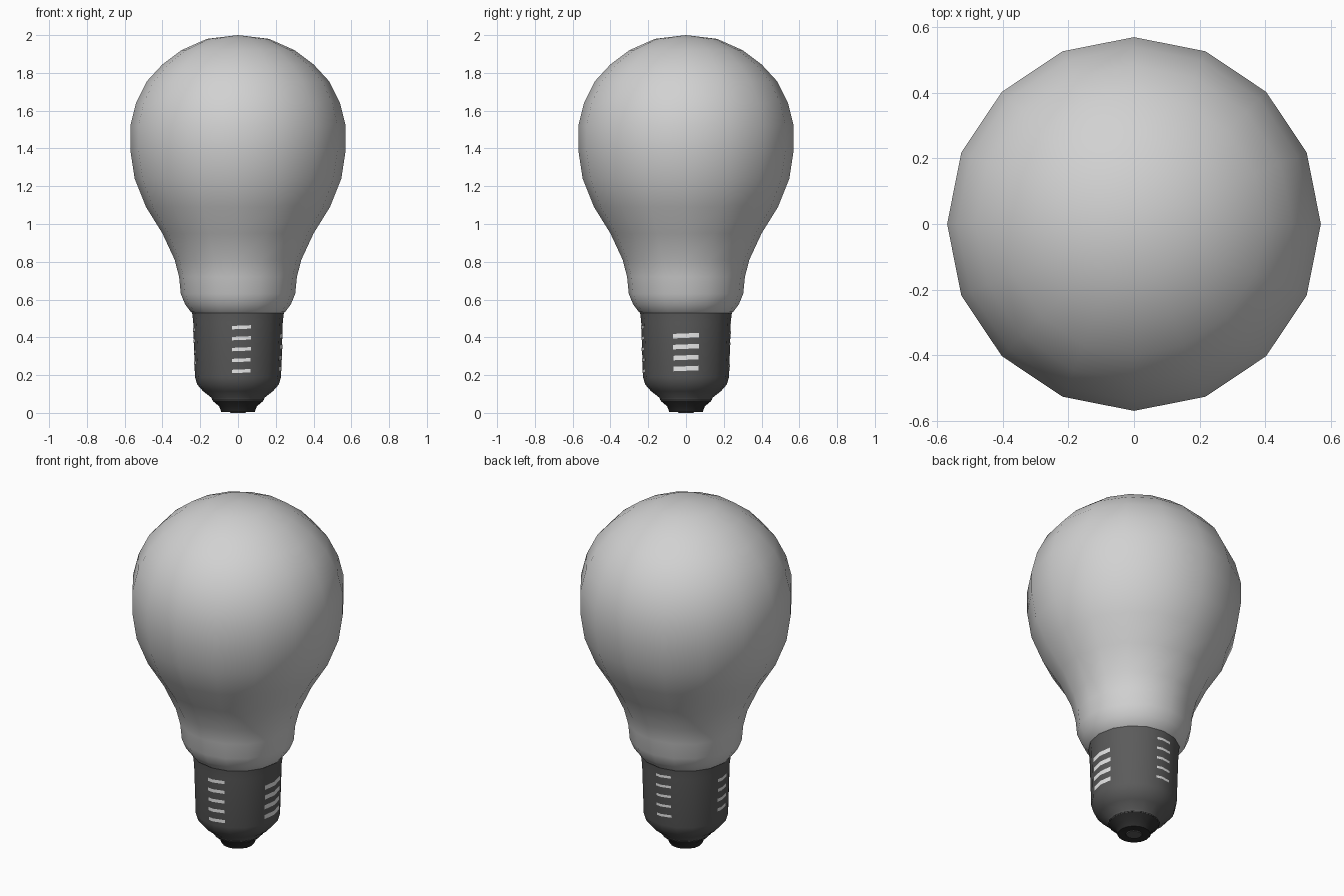
import bpy, bmesh, math

if "Cube" in bpy.data.objects:
    bpy.data.objects.remove(bpy.data.objects["Cube"])

SIDES = 16


def material(name, v):
    m = bpy.data.materials.new(name)
    m.diffuse_color = (v, v, v, 1)
    m.use_nodes = True
    m.node_tree.nodes["Principled BSDF"].inputs["Base Color"].default_value = m.diffuse_color
    return m


def finish(bm, name, mat, angle=40):
    me = bpy.data.meshes.new(name)
    bm.to_mesh(me)
    bm.free()
    ob = bpy.data.objects.new(name, me)
    bpy.context.collection.objects.link(ob)
    me.materials.append(mat)
    bpy.ops.object.select_all(action='DESELECT')
    ob.select_set(True)
    bpy.context.view_layer.objects.active = ob
    bpy.ops.object.shade_smooth_by_angle(angle=math.radians(angle))
    return ob


def lathe(name, profile, mat, angle=40):
    """Spin (radius, z) points round the z axis."""
    bm = bmesh.new()
    rings = [[bm.verts.new((r * math.cos(math.tau * i / SIDES),
                            r * math.sin(math.tau * i / SIDES), z))
              for i in range(SIDES)] for r, z in profile]
    for a, b in zip(rings, rings[1:]):
        for i in range(SIDES):
            j = (i + 1) % SIDES
            bm.faces.new((a[i], a[j], b[j], b[i]))
    bmesh.ops.remove_doubles(bm, verts=bm.verts, dist=1e-4)
    bmesh.ops.recalc_face_normals(bm, faces=bm.faces)
    return finish(bm, name, mat, angle)


glass = material("frosted white", 0.64)
metal = material("dark grey metal", 0.105)
black = material("black insulator", 0.025)
bright = material("bright thread", 0.88)

# Glass envelope
lathe("glass_bulb", [
    (0.235, 0.525), (0.25, 0.535), (0.28, 0.575), (0.303, 0.63), (0.312, 0.72),
    (0.335, 0.81), (0.40, 0.95), (0.487, 1.09), (0.547, 1.24), (0.57, 1.39),
    (0.57, 1.52), (0.54, 1.64), (0.483, 1.755), (0.40, 1.845), (0.30, 1.92),
    (0.165, 1.98), (0, 2.0)], glass, 60)

# Screw cap
lathe("screw_cap", [
    (0, 0.53), (0.243, 0.53), (0.237, 0.48), (0.228, 0.19), (0.216, 0.15),
    (0.185, 0.115), (0.14, 0.08), (0.135, 0.065), (0, 0.065)], metal)

# Insulator and the contact under it
lathe("insulator", [
    (0, 0.07), (0.138, 0.07), (0.13, 0.06), (0.10, 0.035), (0.088, 0.004),
    (0.045, 0.004), (0, 0.006)], black)
lathe("contact", [(0, 0.01), (0.045, 0.006), (0.04, 0.0), (0, 0.0)], metal)

# Thread: thin plates where the helix shows through the cap on four sides
PITCH = 0.058
bm = bmesh.new()
# quarter turn, number shown, start and end offsets (degrees), half height
for quarter, count, lo, hi, half in ((0, 4, -17, 17, 0.012), (1, 5, -8, 15, 0.007),
                                     (2, 4, -8, 12, 0.009), (3, 5, -8, 17, 0.009)):
    start = 0.235 + PITCH * (quarter / 4 - (1 if quarter == 3 else 0))
    for k in range(count):
        z = start + PITCH * k
        cap_r = 0.228 + 0.009 * (z - 0.19) / 0.29 + 0.002
        prev = None
        for d in sorted({lo, 0, hi}):
            a = math.radians(d)
            r = cap_r * math.cos(math.pi / 16) / math.cos(abs(a) - math.pi / 16)
            ang = a + quarter * math.pi / 2
            zc = z + PITCH * d / 360
            pair = [bm.verts.new((r * math.cos(ang), r * math.sin(ang), zc + s * half))
                    for s in (-1, 1)]
            if prev:
                bm.faces.new((prev[0], pair[0], pair[1], prev[1]))
            prev = pair
finish(bm, "screw_thread", bright)
